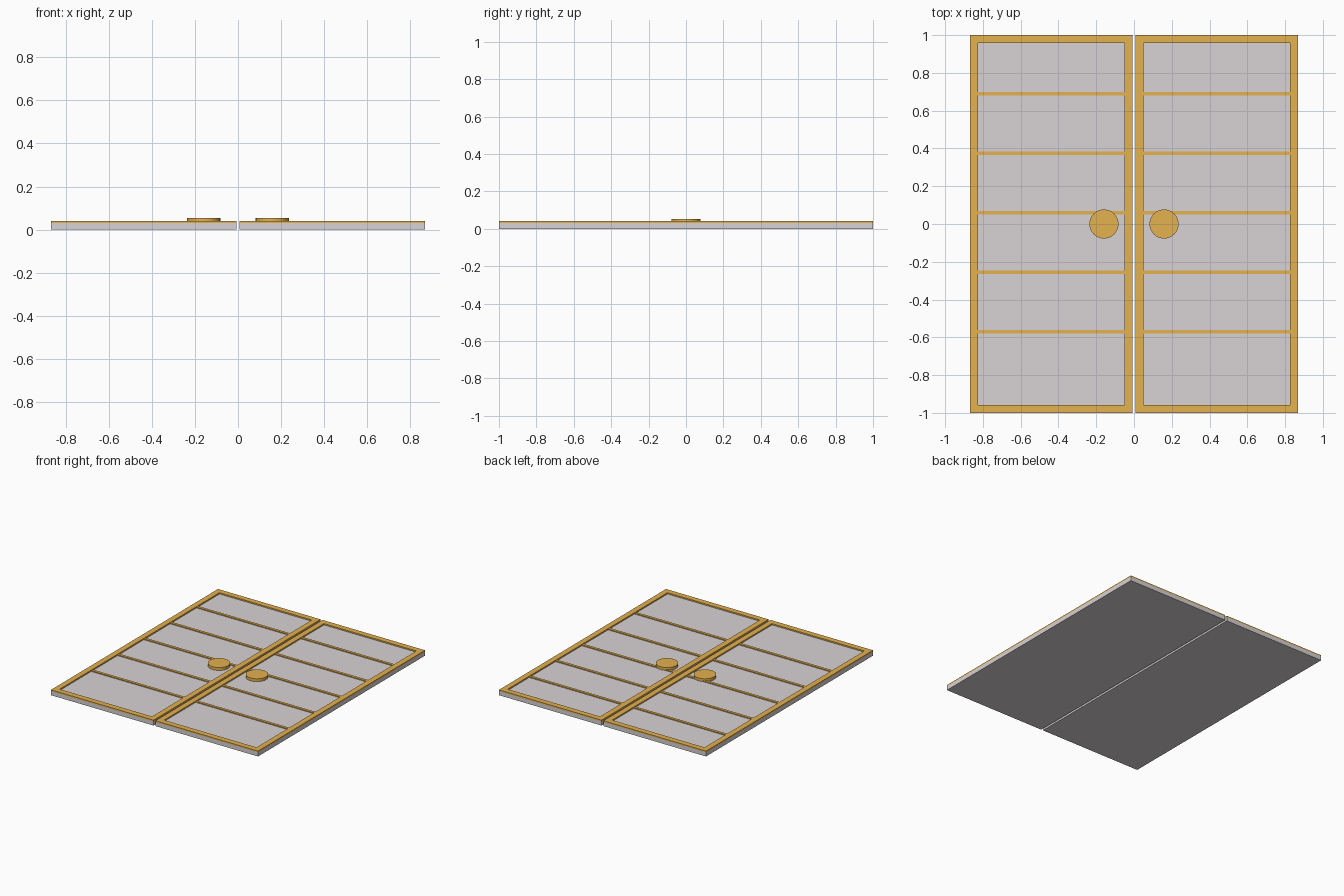
import bpy, bmesh
from mathutils import Matrix, Vector

if "Cube" in bpy.data.objects:
    bpy.data.objects.remove(bpy.data.objects["Cube"])


def material(name, rgb):
    m = bpy.data.materials.new(name)
    m.diffuse_color = (*rgb, 1)
    m.use_nodes = True
    m.node_tree.nodes["Principled BSDF"].inputs["Base Color"].default_value = m.diffuse_color
    return m


GREY = material("warm_grey", (0.69, 0.65, 0.66))
GOLD = material("gold", (0.78, 0.44, 0.08))

# Door extents, measured outward from the centre line
X0, X1, Y = 0.008, 0.868, 1.0
RIM = 0.043
PANEL_TOP, FRAME_TOP, KNOB_TOP = 0.031, 0.041, 0.053


def finish(name, bm, mat):
    bmesh.ops.recalc_face_normals(bm, faces=bm.faces)
    me = bpy.data.meshes.new(name)
    bm.to_mesh(me)
    bm.free()
    me.materials.append(mat)
    ob = bpy.data.objects.new(name, me)
    bpy.context.collection.objects.link(ob)
    return ob


def box(name, x, y, z, mat):
    bm = bmesh.new()
    size = Vector((x[1] - x[0], y[1] - y[0], z[1] - z[0]))
    mid = Vector((x[0] + x[1], y[0] + y[1], z[0] + z[1])) / 2
    bmesh.ops.create_cube(bm, size=1, matrix=Matrix.Translation(mid) @ Matrix.Diagonal((*size, 1)))
    return finish(name, bm, mat)


def rim(name, x, y, z, width, mat):
    """Rectangular ring with mitred corners: four loops bridged all the way round."""
    bm = bmesh.new()

    def loop(w, h):
        return [bm.verts.new(p) for p in ((x[0] + w, y[0] + w, h), (x[1] - w, y[0] + w, h),
                                          (x[1] - w, y[1] - w, h), (x[0] + w, y[1] - w, h))]

    loops = [loop(0, z[0]), loop(0, z[1]), loop(width, z[1]), loop(width, z[0])]
    for k in range(4):
        a, b = loops[k], loops[(k + 1) % 4]
        for i in range(4):
            j = (i + 1) % 4
            bm.faces.new((a[i], a[j], b[j], b[i]))
    return finish(name, bm, mat)


def disc(name, x, y, z, radius, mat):
    bm = bmesh.new()
    bmesh.ops.create_cone(bm, cap_ends=True, segments=48, radius1=radius, radius2=radius,
                          depth=z[1] - z[0], matrix=Matrix.Translation((x, y, (z[0] + z[1]) / 2)))
    for f in bm.faces:
        f.smooth = len(f.verts) == 4
    for e in bm.edges:
        e.smooth = all(len(f.verts) == 4 for f in e.link_faces)
    return finish(name, bm, mat)


for side, s in (("left", -1), ("right", 1)):
    def span(a, b):
        return tuple(sorted((s * a, s * b)))

    # Door slab and raised gold border
    box(f"{side}_door_panel", span(X0, X1), (-Y, Y), (0, PANEL_TOP), GREY)
    rim(f"{side}_door_frame", span(X0, X1), (-Y, Y), (PANEL_TOP, FRAME_TOP), RIM, GOLD)
    # Thin cross bars
    for i in range(5):
        yc = 0.06 + (i - 2) * 0.315
        box(f"{side}_cross_bar_{i + 1}", span(X0 + RIM, X1 - RIM), (yc - 0.01, yc + 0.01),
            (PANEL_TOP - 0.002, FRAME_TOP - 0.003), GOLD)
    # Round flat handle
    disc(f"{side}_handle", s * 0.159, 0, (PANEL_TOP - 0.001, KNOB_TOP), 0.077, GOLD)
